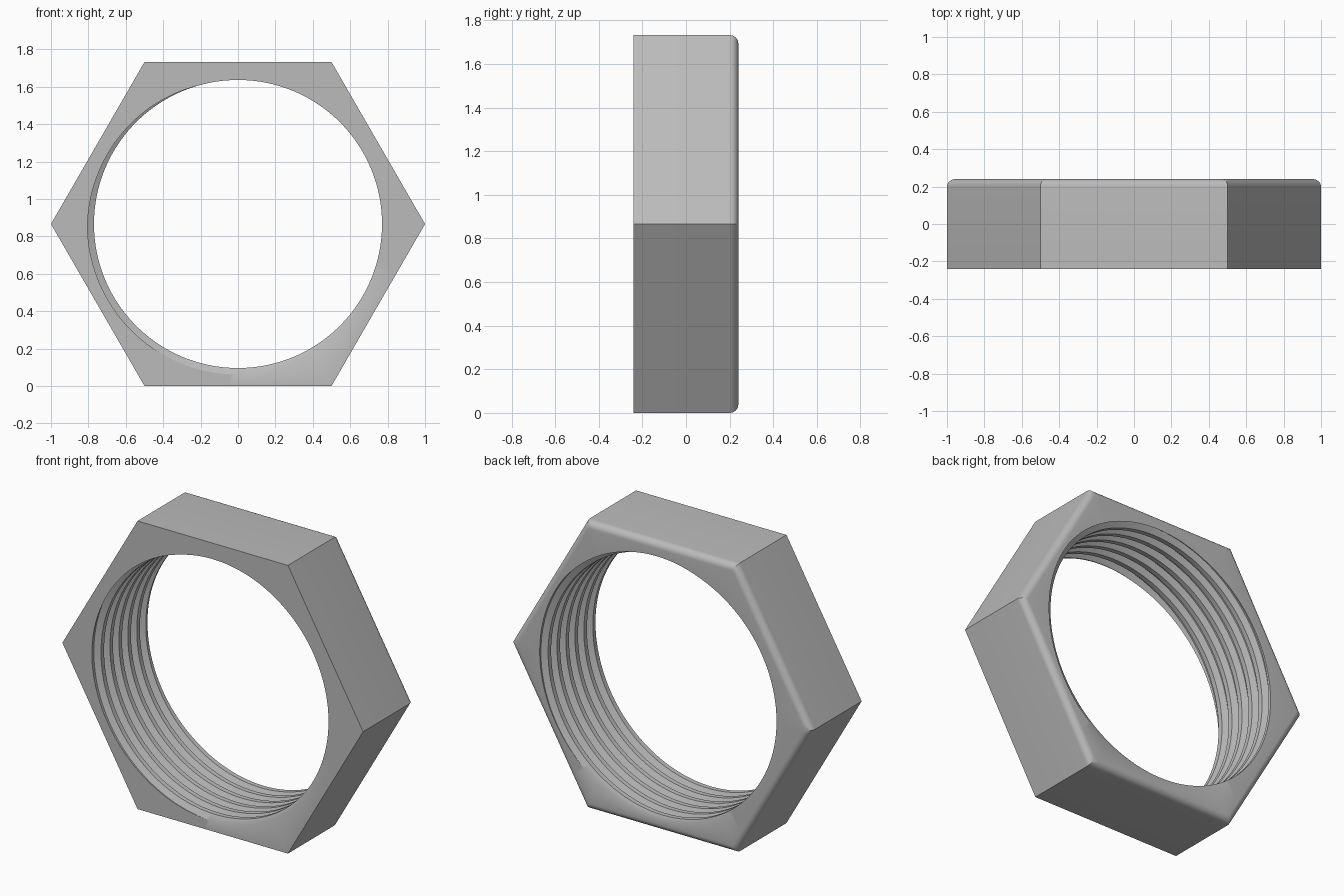
import bpy
import bmesh
from math import pi, cos, sin, sqrt

if "Cube" in bpy.data.objects:
    bpy.data.objects.remove(bpy.data.objects["Cube"], do_unlink=True)

APOTHEM = sqrt(3) / 2      # centre to flat of the hexagon
FRONT, BACK = -0.24, 0.24
ROUND = 0.04               # rounded back rim
CREST, ROOT = 0.77, 0.805  # thread radii
PITCH = 0.085
STEPS = 240                # columns around the nut
BREAKS = (0.17, 0.38, 0.62, 0.83)  # crest end, root start, root end, crest start


def thread_radius(f):
    """Trapezoid thread profile over one pitch."""
    f = f % 1
    rise = (f - BREAKS[0]) / (BREAKS[1] - BREAKS[0])
    fall = (BREAKS[3] - f) / (BREAKS[3] - BREAKS[2])
    return CREST + (ROOT - CREST) * max(0, min(1, rise, fall))


def column(a):
    """Closed (radius, y) section of the nut at angle a."""
    turn = a / (2 * pi) - 0.125
    section = []
    # threaded bore, front to back, cut flat at both faces
    ys = [FRONT + PITCH * (k + t - turn) for k in range(-2, 9) for t in BREAKS]
    for y in [FRONT] + ys + [BACK]:
        y = max(FRONT, min(BACK, y))
        section.append((thread_radius((y - FRONT) / PITCH + turn), y))
    # rounded back rim and flat side
    stretch = 1 / cos(a % (pi / 3) - pi / 6)
    for i in range(9):
        b = pi / 2 * (1 - i / 8)
        section.append(((APOTHEM - ROUND + ROUND * cos(b)) * stretch,
                        BACK - ROUND + ROUND * sin(b)))
    section.append((APOTHEM * stretch, FRONT))
    return section


# Sweep the section around the axis
bm = bmesh.new()
columns = []
for s in range(STEPS):
    a = 2 * pi * s / STEPS
    columns.append([bm.verts.new((r * cos(a), y, APOTHEM + r * sin(a)))
                    for r, y in column(a + 1e-9)])
# the thread advances one turn at the seam, so close it with its own column
columns.append([bm.verts.new((r, y, APOTHEM)) for r, y in column(2 * pi - 1e-9)])
for one, two in zip(columns, columns[1:]):
    n = len(one)
    for i in range(n):
        j = (i + 1) % n
        bm.faces.new((one[i], one[j], two[j], two[i]))
bmesh.ops.remove_doubles(bm, verts=bm.verts, dist=0.0002)
bmesh.ops.dissolve_degenerate(bm, edges=bm.edges, dist=0.0001)
bmesh.ops.recalc_face_normals(bm, faces=bm.faces)

mesh = bpy.data.meshes.new("hex_nut")
bm.to_mesh(mesh)
bm.free()
nut = bpy.data.objects.new("hex_nut", mesh)
bpy.context.collection.objects.link(nut)

# Plain grey metal
grey = bpy.data.materials.new("grey_metal")
grey.use_nodes = True
grey.diffuse_color = (0.5, 0.5, 0.5, 1)
grey.node_tree.nodes["Principled BSDF"].inputs["Base Color"].default_value = (0.5, 0.5, 0.5, 1)
mesh.materials.append(grey)

bpy.context.view_layer.objects.active = nut
nut.select_set(True)
bpy.ops.object.shade_smooth_by_angle(angle=pi / 6)
